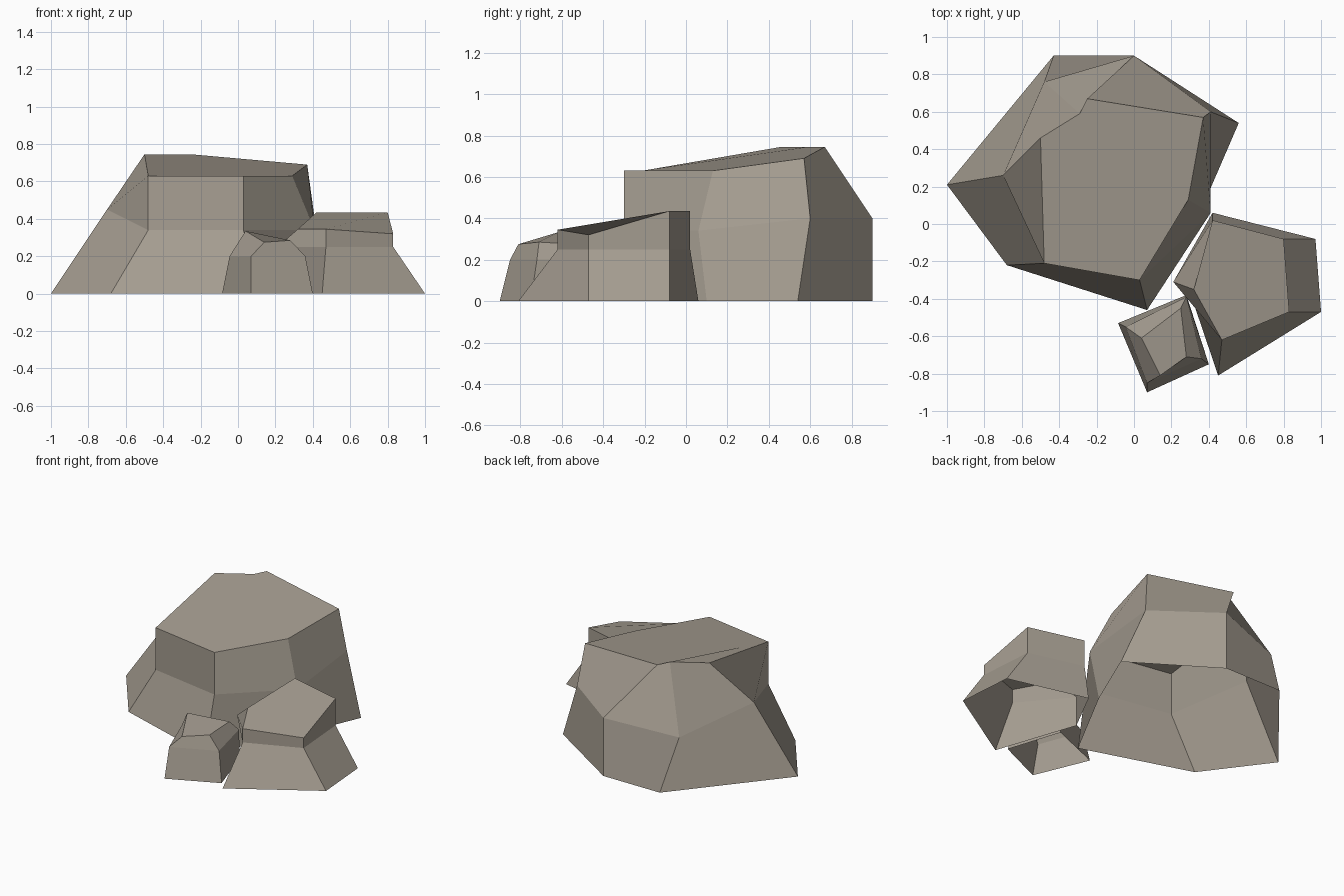
import bpy
import bmesh

# Remove the default object
default = bpy.data.objects.get("Cube")
if default:
    bpy.data.objects.remove(default, do_unlink=True)


def make_material(name, colour):
    material = bpy.data.materials.new(name)
    material.use_nodes = True
    material.diffuse_color = colour
    shader = next(n for n in material.node_tree.nodes if n.type == "BSDF_PRINCIPLED")
    shader.inputs["Base Color"].default_value = colour
    shader.inputs["Roughness"].default_value = 0.9
    return material


stone = make_material("warm_grey_stone", (0.38, 0.34, 0.285, 1.0))


def make_rock(name, foot, waist, crown):
    """Skin three rings, counter-clockwise from above, and cap the top.
    The underside stays open where the rock rests on the ground."""
    bm = bmesh.new()
    ground_ring = [(x, y, 0) for x, y in foot]
    rings = [[bm.verts.new(point) for point in ring]
             for ring in (ground_ring, waist, crown)]
    count = len(foot)
    for lower, upper in zip(rings, rings[1:]):
        for i in range(count):
            j = (i + 1) % count
            bm.faces.new((lower[i], lower[j], upper[j], upper[i]))
    bm.faces.new(rings[-1])
    bm.normal_update()
    mesh = bpy.data.meshes.new(name)
    bm.to_mesh(mesh)
    bm.free()
    mesh.materials.append(stone)
    rock = bpy.data.objects.new(name, mesh)
    bpy.context.scene.collection.objects.link(rock)
    return rock


# Large boulder with a sloping top and a slight overhang on one side
make_rock(
    "large_boulder",
    foot=[(-1, .21), (-.68, -.22), (.07, -.46), (.37, .1),
          (.56, .54), (0, .9), (-.43, .9)],
    waist=[(-.7, .26, .45), (-.48, -.21, .34), (.03, -.3, .34), (.41, .06, .34),
           (.41, .6, .4), (0, .9, .4), (-.48, .76, .34)],
    crown=[(-.5, .46, .745), (-.48, -.21, .63), (.03, -.3, .63), (.29, .13, .63),
           (.37, .57, .69), (-.25, .67, .745), (-.29, .59, .745)],
)

# Medium rock leaning beside the boulder
make_rock(
    "medium_rock",
    foot=[(.26, -.25), (.45, -.81), (1, -.47), (.97, -.08), (.42, .06)],
    waist=[(.21, -.31, .25), (.47, -.62, .25), (.83, -.47, .25),
           (.8, -.08, .25), (.42, .02, .25)],
    crown=[(.32, -.35, .345), (.47, -.62, .345), (.83, -.47, .32),
           (.8, -.08, .435), (.42, .02, .435)],
)

# Small stone at the front
make_rock(
    "small_stone",
    foot=[(-.085, -.53), (.07, -.9), (.4, -.75), (.28, -.38)],
    waist=[(-.045, -.55, .2), (.07, -.85, .2), (.36, -.72, .2), (.28, -.39, .2)],
    crown=[(.04, -.61, .335), (.14, -.81, .275), (.28, -.71, .285), (.25, -.45, .27)],
)
